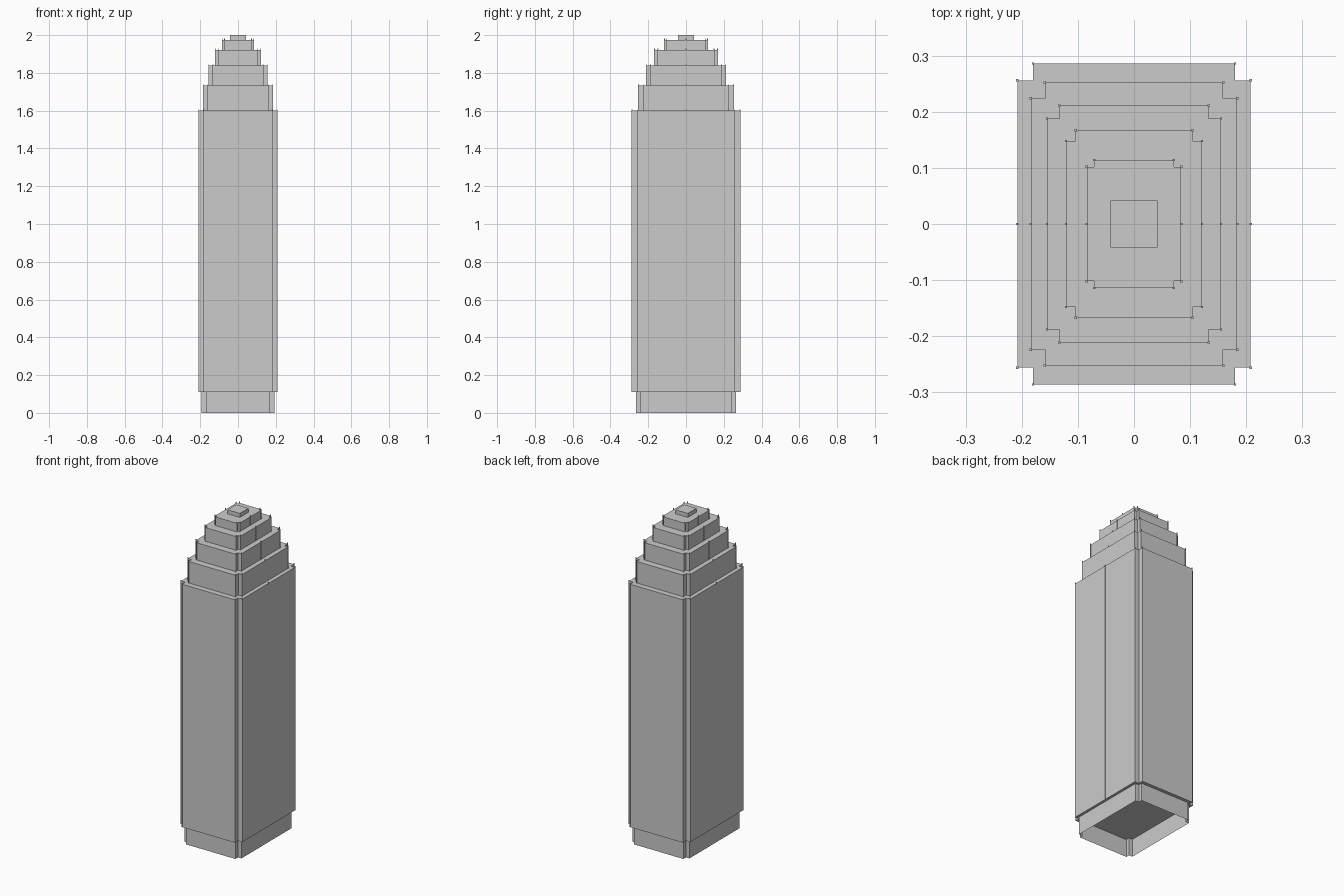
import bpy
import bmesh

if "Cube" in bpy.data.objects:
    bpy.data.objects.remove(bpy.data.objects["Cube"], do_unlink=True)

# One grey for the whole tower
GREY = (0.6, 0.6, 0.6, 1.0)
grey = bpy.data.materials.new("stone_grey")
grey.use_nodes = True
grey.diffuse_color = GREY
grey.node_tree.nodes["Principled BSDF"].inputs["Base Color"].default_value = GREY


def finish(name, bm):
    bmesh.ops.recalc_face_normals(bm, faces=bm.faces)
    mesh = bpy.data.meshes.new(name)
    bm.to_mesh(mesh)
    bm.free()
    mesh.materials.append(grey)
    obj = bpy.data.objects.new(name, mesh)
    bpy.context.collection.objects.link(obj)
    return obj


def notched_outline(x, y, xi, yi):
    """Rectangle with a square step cut out of every corner."""
    quarter = [(x, yi), (xi, yi), (xi, y)]
    left = [(-px, py) for px, py in reversed(quarter)]
    upper = quarter + left
    return upper + [(-px, -py) for px, py in upper]


def prism(name, outline, z0, z1, open_bottom=False):
    bm = bmesh.new()
    floor = bm.faces.new([bm.verts.new((px, py, z0)) for px, py in outline])
    new = bmesh.ops.extrude_face_region(bm, geom=[floor], use_keep_orig=True)["geom"]
    verts = [v for v in new if isinstance(v, bmesh.types.BMVert)]
    bmesh.ops.translate(bm, verts=verts, vec=(0, 0, z1 - z0))
    bmesh.ops.recalc_face_normals(bm, faces=bm.faces)
    if open_bottom:
        bmesh.ops.delete(bm, geom=[f for f in bm.faces if f.normal.z < -0.9],
                         context='FACES_ONLY')
    return finish(name, bm)


def posts(name, spots, z0, z1, half=0.002):
    """Thin square posts that run up the wall edges."""
    bm = bmesh.new()
    for px, py in spots:
        cube = bmesh.ops.create_cube(bm, size=1)["verts"]
        for v in cube:
            v.co = (px + v.co.x * 2 * half, py + v.co.y * 2 * half,
                    z0 + (v.co.z + 0.5) * (z1 - z0))
    return finish(name, bm)


# Recessed base, hollow underneath
prism("base", notched_outline(0.192, 0.266, 0.168, 0.242), 0, 0.11, True)

# Main shaft and the stepped crown: name, half sizes, inner half sizes, top
tiers = [
    ("shaft", 0.208, 0.286, 0.18, 0.256, 1.6),
    ("crown_tier_lower", 0.184, 0.252, 0.159, 0.224, 1.732),
    ("crown_tier_middle", 0.155, 0.211, 0.133, 0.188, 1.838),
    ("crown_tier_upper", 0.121, 0.167, 0.104, 0.148, 1.922),
    ("crown_tier_top", 0.084, 0.114, 0.071, 0.102, 1.975),
]
z = 0.11
for name, x, y, xi, yi, top in tiers:
    prism(name, notched_outline(x, y, xi, yi), z, top)
    spots = [(sx * x, sy * yi) for sx in (-1, 1) for sy in (-1, 0, 1)]
    spots += [(sx * xi, sy * y) for sx in (-1, 1) for sy in (-1, 1)]
    posts(name + "_posts", spots, z, top + 0.007)
    z = top

# Square cap block
c = 0.042
prism("cap_block", [(c, c), (-c, c), (-c, -c), (c, -c)], z, 2.0)
